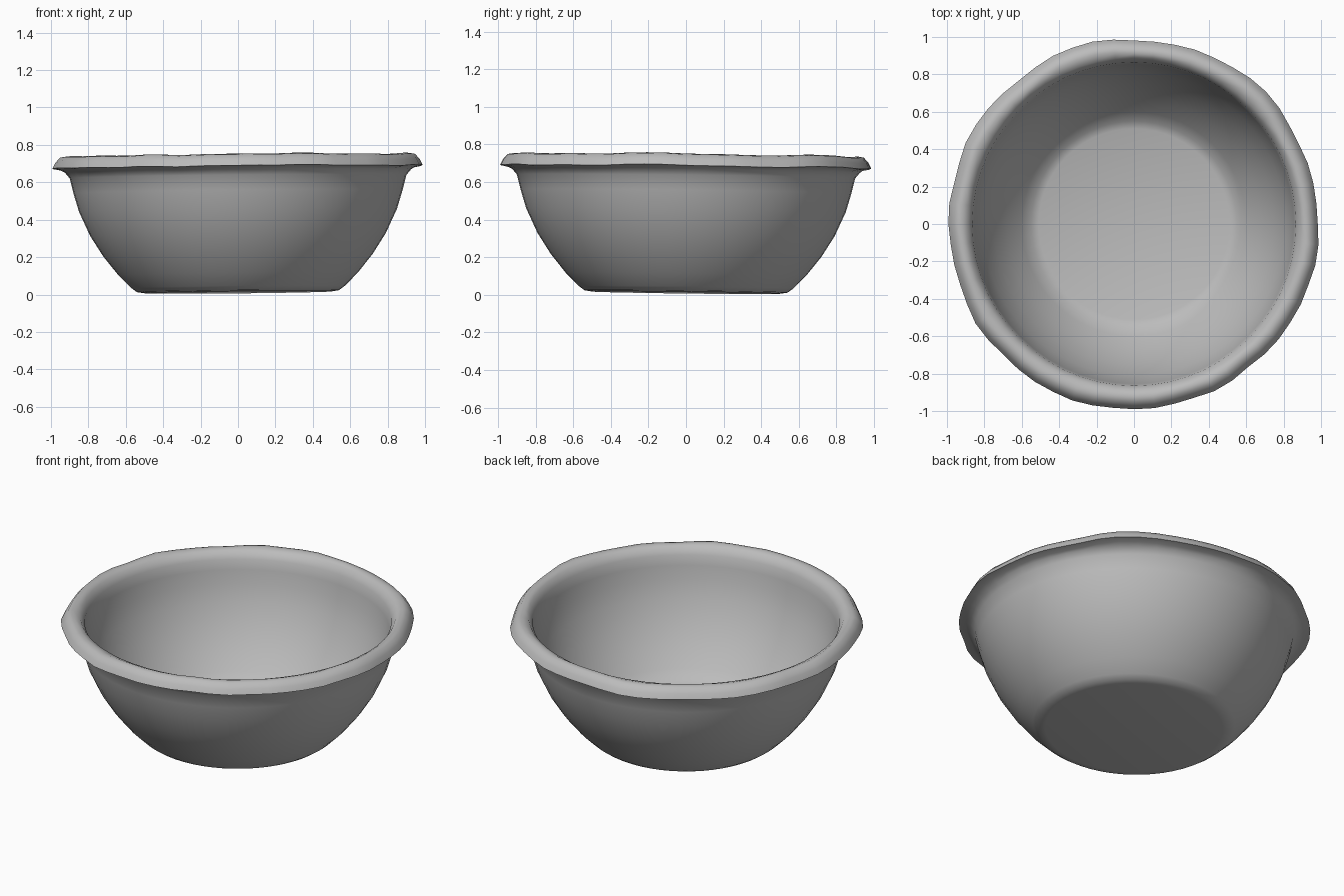
import bpy, bmesh, math, random

cube = bpy.data.objects.get("Cube")
if cube:
    bpy.data.objects.remove(cube, do_unlink=True)

random.seed(4)
SEGMENTS = 56

# Single clay colour
clay = bpy.data.materials.new("grey_clay")
clay.use_nodes = True
GREY = (0.5, 0.5, 0.5, 1)
clay.diffuse_color = GREY
clay.node_tree.nodes["Principled BSDF"].inputs["Base Color"].default_value = GREY

# Cross-section (radius, height): underside, outer wall, flared lip, inner wall, floor
outer = [(0.5, 0.012), (0.54, 0.018), (0.57, 0.04), (0.64, 0.11), (0.72, 0.21),
         (0.79, 0.32), (0.85, 0.45), (0.88, 0.55), (0.9, 0.63), (0.925, 0.66)]
lip = [(0.95, 0.672), (0.99, 0.68), (0.975, 0.71), (0.95, 0.738), (0.92, 0.743)]
inner = [(0.89, 0.73), (0.865, 0.69), (0.855, 0.63), (0.84, 0.55), (0.81, 0.45),
         (0.75, 0.32), (0.68, 0.21), (0.6, 0.11), (0.55, 0.06), (0.51, 0.045)]

# Uneven hand-pinched edge
wobble = [random.uniform(-1, 1) for _ in range(SEGMENTS)]
wobble = [(wobble[i] + wobble[i - 1]) / 2 for i in range(SEGMENTS)]


def point(radius, height, i, pinch):
    a = 2 * math.pi * i / SEGMENTS
    r = radius + 0.013 * wobble[i] * pinch
    x, y = r * math.cos(a), r * math.sin(a)
    # The bowl leans very slightly
    z = height + 0.01 * x - 0.012 * y + 0.006 * wobble[(i + 9) % SEGMENTS] * pinch
    return x, y, max(z, 0)


bm = bmesh.new()
rings = []
for part, pinch in ((outer, 0), (lip, 1), (inner, 0)):
    for r, h in part:
        rings.append([bm.verts.new(point(r, h, i, pinch)) for i in range(SEGMENTS)])

# Skin the rings, then close the underside and the floor
for a, b in zip(rings, rings[1:]):
    for i in range(SEGMENTS):
        j = (i + 1) % SEGMENTS
        bm.faces.new((a[i], a[j], b[j], b[i]))
bm.faces.new(rings[0][::-1])
bm.faces.new(rings[-1])
bmesh.ops.recalc_face_normals(bm, faces=bm.faces)

mesh = bpy.data.meshes.new("bowl")
bm.to_mesh(mesh)
bm.free()
mesh.materials.append(clay)
bowl = bpy.data.objects.new("bowl", mesh)
bpy.context.collection.objects.link(bowl)

bpy.context.view_layer.objects.active = bowl
bowl.select_set(True)
bpy.ops.object.shade_smooth_by_angle(angle=math.radians(50))
